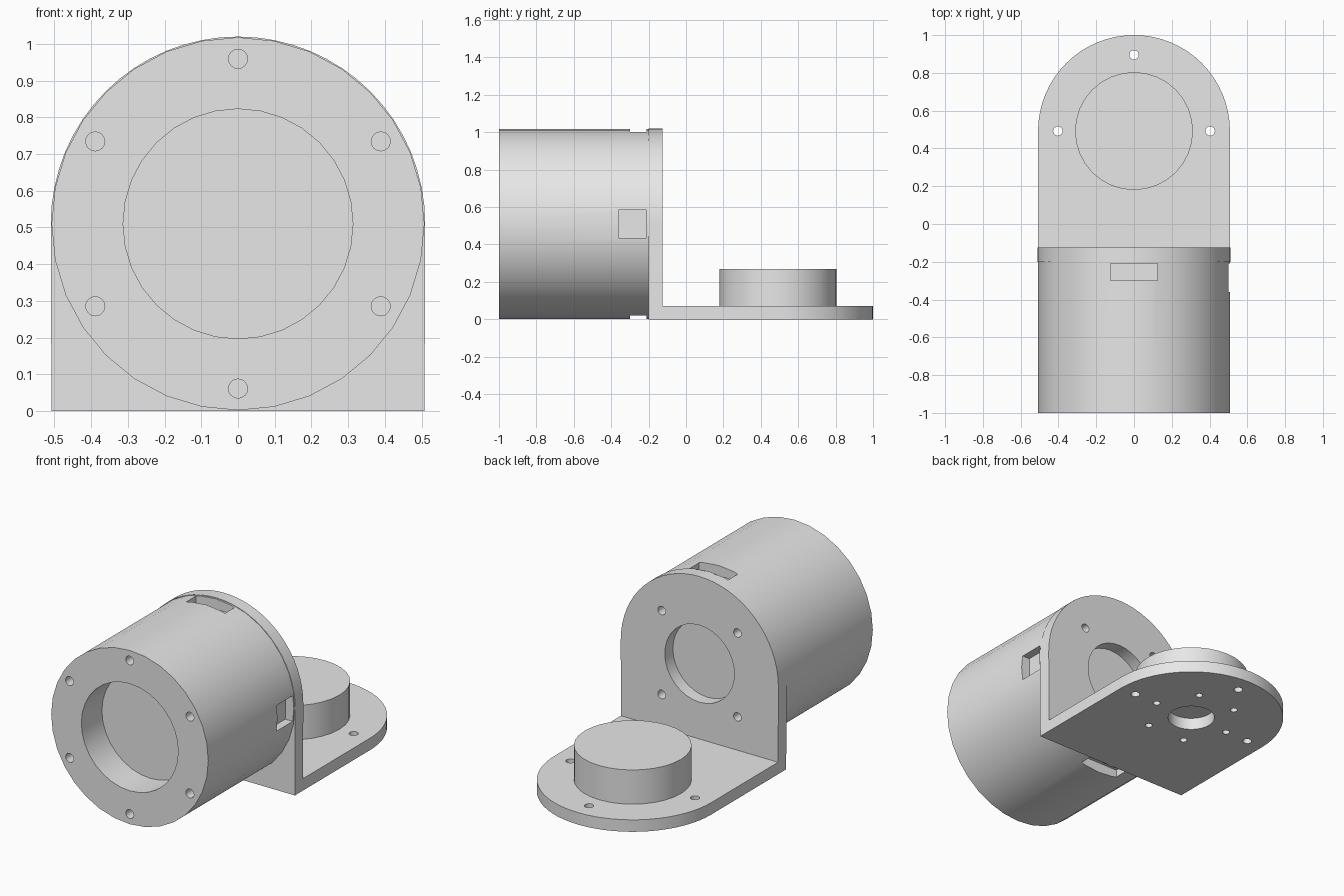
import bpy, bmesh
from math import cos, sin, pi, radians
from mathutils import Vector

cube = bpy.data.objects.get("Cube")
if cube:
    bpy.data.objects.remove(cube, do_unlink=True)

R = 0.508          # outer radius of housing and bracket ends
MID = 0.51         # height of the housing axis
END = 1 - R        # y of the rounded base end
THICK = 0.07       # base thickness
BACK, FACE = -0.2, -0.125   # upright plate, front and back side

grey = bpy.data.materials.new("plain grey")
grey.use_nodes = True
grey.diffuse_color = (0.8, 0.8, 0.8, 1)
grey.node_tree.nodes["Principled BSDF"].inputs["Base Color"].default_value = (0.8, 0.8, 0.8, 1)


def prism(name, outline, start, depth):
    """Extrude a closed outline of 3D points by a vector."""
    bm = bmesh.new()
    face = bm.faces.new([bm.verts.new(Vector(p) + Vector(start)) for p in outline])
    top = bmesh.ops.extrude_face_region(bm, geom=[face])["geom"]
    bmesh.ops.translate(bm, vec=depth, verts=[v for v in top if isinstance(v, bmesh.types.BMVert)])
    bmesh.ops.recalc_face_normals(bm, faces=bm.faces)
    mesh = bpy.data.meshes.new(name)
    bm.to_mesh(mesh)
    bm.free()
    mesh.materials.append(grey)
    obj = bpy.data.objects.new(name, mesh)
    bpy.context.collection.objects.link(obj)
    return obj


def arc(r, a0, a1, n):
    return [(r * cos(a0 + (a1 - a0) * i / n), r * sin(a0 + (a1 - a0) * i / n)) for i in range(n + 1)]


def flat(pts):
    return [(a, b, 0) for a, b in pts]


def upright(pts):
    return [(a, 0, b) for a, b in pts]


def rod_y(name, x, z, r, y0, y1, n=32):
    return prism(name, upright(arc(r, 0, 2 * pi, n)[:-1]), (x, y0, z), (0, y1 - y0, 0))


def rod_z(name, x, y, r, z0, z1, n=32):
    return prism(name, flat(arc(r, 0, 2 * pi, n)[:-1]), (x, y, z0), (0, 0, z1 - z0))


def box(x0, x1, y0, y1, z0, z1):
    return prism("cutter", [(x0, y0, 0), (x1, y0, 0), (x1, y1, 0), (x0, y1, 0)], (0, 0, z0), (0, 0, z1 - z0))


def finish(obj, cutters=()):
    """Cut the openings, then smooth the round walls."""
    bpy.ops.object.select_all(action="DESELECT")
    bpy.context.view_layer.objects.active = obj
    obj.select_set(True)
    for cutter in cutters:
        cutter.hide_render = True
        mod = obj.modifiers.new("cut", "BOOLEAN")
        mod.operation = "DIFFERENCE"
        mod.solver = "EXACT"
        mod.object = cutter
        bpy.ops.object.modifier_apply(modifier=mod.name)
        bpy.data.objects.remove(cutter, do_unlink=True)
    bpy.ops.object.shade_smooth_by_angle(angle=radians(30))


# Housing: bore, ring of screw holes, and slots on top, bottom and left
housing = rod_y("housing", 0, MID, R, -1, BACK)
cuts = [rod_y("cutter", 0, MID, 0.313, -1.1, -0.81)]
for x, z in arc(0.449, pi / 6, 13 * pi / 6, 6)[:-1]:
    cuts.append(rod_y("cutter", x, MID + z, 0.026, -1.1, -0.9, 16))
for z in (MID + R, MID - R):
    cuts.append(box(-0.125, 0.125, -0.3, -0.21, z - 0.06, z + 0.06))
cuts.append(box(R - 0.055, R + 0.1, -0.36, -0.21, MID - 0.075, MID + 0.075))
finish(housing, cuts)

# Upright plate with a centre opening and four screw holes
plate = prism("upright_plate", upright([(-R, -MID), (R, -MID)] + arc(R + 0.002, 0, pi, 32)),
              (0, BACK, MID), (0, FACE - BACK, 0))
cuts = [rod_y("cutter", 0, MID, 0.225, -0.3, 0)]
for x in (-0.245, 0.245):
    for z in (-0.245, 0.245):
        cuts.append(rod_y("cutter", x, MID + z, 0.025, -0.3, 0, 16))
finish(plate, cuts)

# Base plate with a rounded end, centre opening and screw holes
base = prism("base_plate", flat([(-R, FACE - END), (R, FACE - END)] + arc(R, 0, pi, 32)),
             (0, END, 0), (0, 0, THICK))
cuts = [rod_z("cutter", 0, END, 0.128, -0.1, 0.2)]
for x, y in arc(0.25, 0, 2 * pi, 6)[:-1]:
    cuts.append(rod_z("cutter", x, END + y, 0.02, -0.1, 0.2, 16))
for x, y in arc(0.403, 0, pi, 2):
    cuts.append(rod_z("cutter", x, END + y, 0.025, -0.1, 0.2, 16))
finish(base, cuts)

# Round boss on the base
finish(rod_z("boss", 0, END, 0.312, THICK, 0.27))
